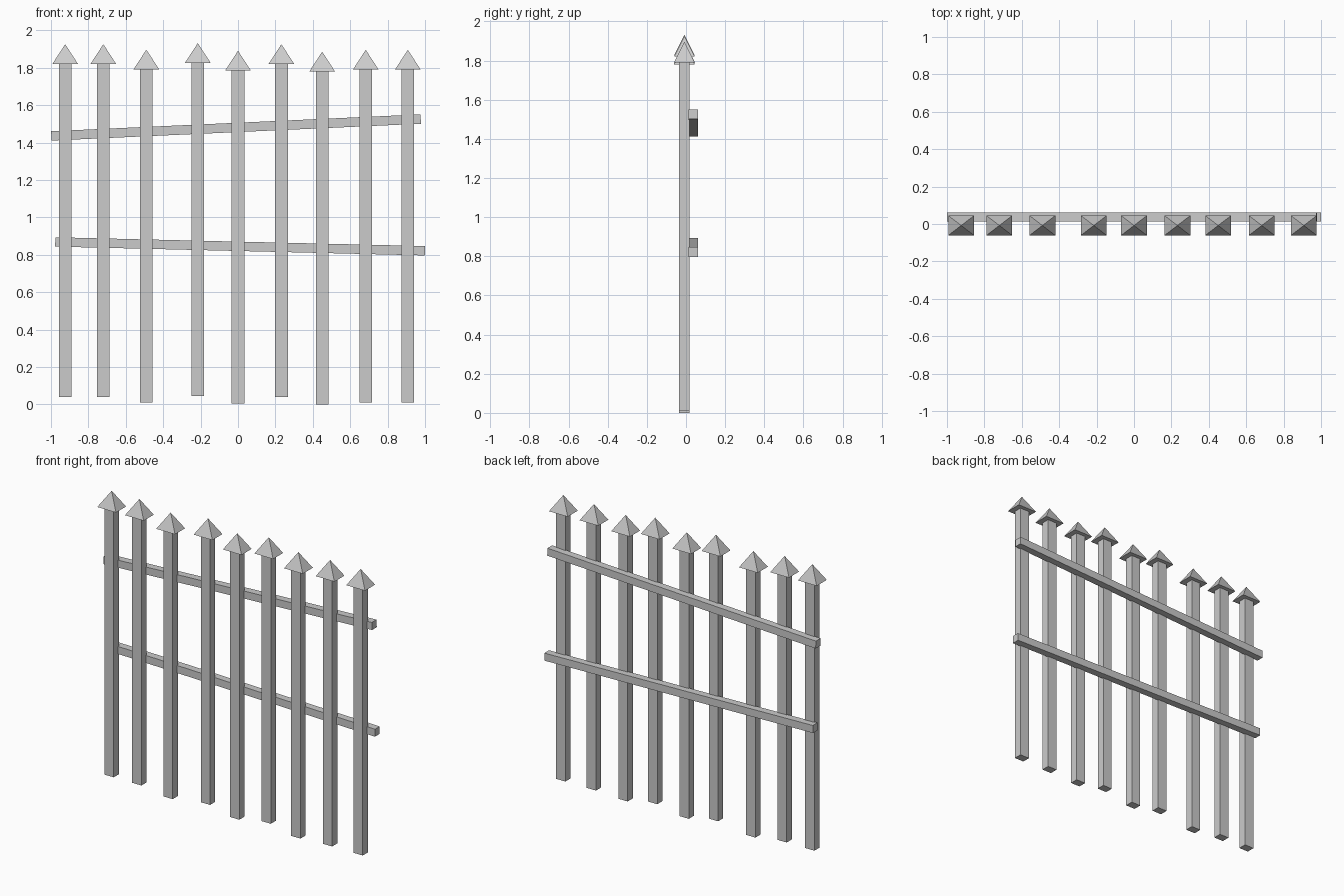
import bpy, bmesh, math

if "Cube" in bpy.data.objects:
    bpy.data.objects.remove(bpy.data.objects["Cube"])

POST_Y = -0.008               # pickets sit slightly in front of the rails
SHAFT_H, TIP_H = 1.78, 0.106


def add_object(name, bm):
    bmesh.ops.recalc_face_normals(bm, faces=bm.faces)
    mesh = bpy.data.meshes.new(name)
    bm.to_mesh(mesh)
    bm.free()
    obj = bpy.data.objects.new(name, mesh)
    bpy.context.collection.objects.link(obj)
    return obj


def rect_ring(bm, hx, hy, z):
    return [bm.verts.new((sx * hx, sy * hy, z))
            for sx, sy in ((-1, -1), (1, -1), (1, 1), (-1, 1))]


# Picket: rectangular shaft flaring into an overhanging pyramid tip
def picket(name, x, z):
    bm = bmesh.new()
    rings = [rect_ring(bm, 0.034, 0.027, 0),
             rect_ring(bm, 0.034, 0.027, SHAFT_H),
             rect_ring(bm, 0.069, 0.053, SHAFT_H)]
    apex = bm.verts.new((0, 0, SHAFT_H + TIP_H))
    bm.faces.new(rings[0])
    for i in range(4):
        j = (i + 1) % 4
        for a, b in zip(rings, rings[1:]):
            bm.faces.new((a[i], a[j], b[j], b[i]))
        bm.faces.new((rings[2][i], rings[2][j], apex))
    add_object(name, bm).location = (x, POST_Y, z)


# Rail: long bar running between two end points, slightly crooked
def rail(name, x0, z0, x1, z1):
    bm = bmesh.new()
    bmesh.ops.create_cube(bm, size=1)
    length = math.hypot(x1 - x0, z1 - z0)
    bmesh.ops.scale(bm, vec=(length, 0.049, 0.05), verts=bm.verts)
    obj = add_object(name, bm)
    obj.location = ((x0 + x1) / 2, 0.037, (z0 + z1) / 2)
    obj.rotation_euler.y = -math.atan2(z1 - z0, x1 - x0)


# Nine uneven pickets: (x, bottom height)
pickets = [(-0.924, 0.04), (-0.72, 0.04), (-0.49, 0.011),
           (-0.215, 0.046), (0.0, 0.005), (0.232, 0.04),
           (0.45, 0.0), (0.683, 0.01), (0.908, 0.01)]
for n, (x, z) in enumerate(pickets, 1):
    picket(f"picket_{n}", x, z)

# Two crossing rails on the back
rail("upper_rail", -0.998, 1.436, 0.977, 1.526)
rail("lower_rail", -0.977, 0.869, 0.999, 0.822)
